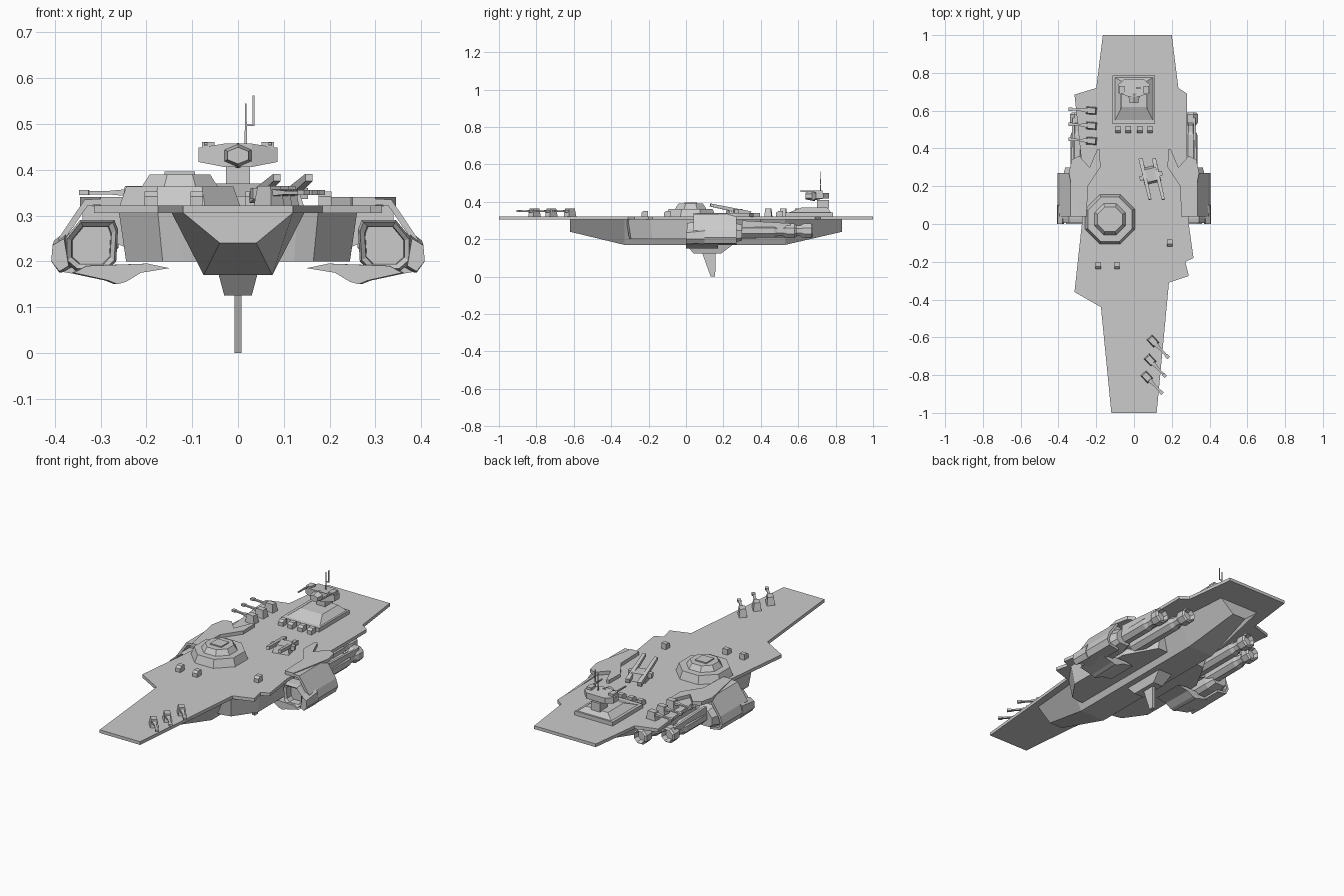
import bpy, bmesh, math
from mathutils import Vector, Matrix

if "Cube" in bpy.data.objects:
    bpy.data.objects.remove(bpy.data.objects["Cube"])


def loft(name, rings):
    """Skin equal-length rings of points and cap both ends."""
    bm = bmesh.new()
    vs = [[bm.verts.new(p) for p in r] for r in rings]
    n = len(rings[0])
    for a, b in zip(vs, vs[1:]):
        for i in range(n):
            j = (i + 1) % n
            bm.faces.new((a[i], a[j], b[j], b[i]))
    bm.faces.new(vs[0][::-1])
    bm.faces.new(vs[-1])
    bmesh.ops.recalc_face_normals(bm, faces=bm.faces)
    me = bpy.data.meshes.new(name)
    bm.to_mesh(me)
    bm.free()
    ob = bpy.data.objects.new(name, me)
    bpy.context.collection.objects.link(ob)
    return ob


def plate(name, pts, z0, z1, shrink=1.0):
    """Extrude a top-view outline from z0 to z1, optionally tapering."""
    cx = sum(p[0] for p in pts) / len(pts)
    cy = sum(p[1] for p in pts) / len(pts)
    top = [(cx + (x - cx) * shrink, cy + (y - cy) * shrink, z1) for x, y in pts]
    return loft(name, [[(x, y, z0) for x, y in pts], top])


def rect(x0, x1, y0, y1):
    return [(x0, y0), (x1, y0), (x1, y1), (x0, y1)]


def box(name, x0, x1, y0, y1, z0, z1, shrink=1.0):
    return plate(name, rect(x0, x1, y0, y1), z0, z1, shrink)


def along_y(name, sections):
    """Loft x-z profiles placed at y stations."""
    return loft(name, [[(x, y, z) for x, z in prof] for y, prof in sections])


def ngon(cx, cz, r, n=8, sz=1.0):
    return [(cx + r * math.cos((i + .5) * math.tau / n),
             cz + sz * r * math.sin((i + .5) * math.tau / n)) for i in range(n)]


def beam(name, a, b, w0, w1):
    """Square tapered bar between two points."""
    a, b = Vector(a), Vector(b)
    d = (b - a).normalized()
    s = d.cross(Vector((0, 0, 1)) if abs(d.z) < .9 else Vector((1, 0, 0))).normalized()
    u = s.cross(d)
    corners = ((-1, -1), (1, -1), (1, 1), (-1, 1))
    return loft(name, [[p + s * i * w + u * j * w for i, j in corners]
                       for p, w in ((a, w0), (b, w1))])


# flight deck
plate("flight_deck", [(-.165, 1), (.2, 1), (.235, .72), (.28, .69), (.28, .39),
                      (.29, 0), (.315, -.18), (.272, -.2), (.29, -.275), (.185, -.31),
                      (.12, -1), (-.12, -1), (-.175, -.44), (-.315, -.36), (-.275, .01),
                      (-.28, .35), (-.315, .685), (-.2, .72)], .305, .322)

# central keel hull and wide midship hull
along_y("keel_hull", [(y, [(-t, .306), (t, .306), (b, z), (-b, z)]) for y, t, b, z in
                      ((-.62, .12, .04, .24), (-.33, .145, .075, .17),
                       (.53, .145, .075, .17), (.835, .12, .04, .24))])
half = [(.13, -.32), (.175, -.31), (.26, -.19), (.26, .22), (.16, .4)]
plate("midship_hull", half + [(-x, y) for x, y in half[::-1]], .306, .2, .94)

# belly block and fin
loft("belly_block", [[(x, y, .17) for x, y in rect(-.042, .042, 0, .25)],
                     [(x, y, .125) for x, y in rect(-.03, .03, .04, .19)]])
loft("belly_fin", [[(x, y, .13) for x, y in rect(-.008, .008, .085, .158)],
                   [(x, y, 0) for x, y in rect(-.008, .008, .132, .156)]])

# bridge tower
box("bridge_base", -.115, .11, .53, .785, .32, .343)
loft("bridge_step", [[(x, y, .343) for x, y in rect(-.1, .1, .55, .775)],
                     [(x, y, .37) for x, y in rect(-.065, .065, .62, .755)]])
box("bridge_neck", -.026, .026, .70, .765, .365, .41)
head = [(-.086, .695), (-.03, .675), (.03, .675), (.086, .695),
        (.086, .735), (.055, .765), (-.055, .765), (-.086, .735)]
loft("bridge_head", [[(x, y, z if abs(x) > .05 else zc) for x, y in head]
                     for z, zc in ((.417, .406), (.448, .457))])
along_y("bridge_nose", [(.64, ngon(0, .431, .026, 6, .7)), (.69, ngon(0, .431, .037, 6, .75))])
for s in (-1, 1):
    box("bridge_gun_mount", s * .065 - .014, s * .065 + .014, .69, .73, .445, .461)
    beam("bridge_gun_barrel", (s * .07, .70, .457), (s * .07, .61, .457), .004, .003)
beam("antenna_short", (.017, .72, .455), (.017, .72, .545), .0025, .0018)
beam("antenna_arm", (.017, .72, .497), (.035, .72, .497), .002, .002)
beam("antenna_tall", (.034, .72, .495), (.034, .72, .562), .0025, .0018)

# deck lockers with sloped fronts
for x, y in ((-.085, .5), (-.03, .5), (.03, .5), (.085, .5),
             (-.19, -.22), (-.09, -.22), (.19, -.1)):
    loft("deck_locker", [[(x + s, y - .018, .32), (x + s, y + .018, .32),
                          (x + s, y + .018, .352), (x + s, y - .006, .352),
                          (x + s, y - .018, .342)] for s in (-.014, .014)])

# octagonal dome
k = 1 / math.cos(math.pi / 8)
loft("dome", [[(x, y, z) for x, y in ngon(-.127, .025, r * k)] for r, z in
              ((.132, .32), (.117, .363), (.083, .363), (.066, .39))])
box("dome_hatch", -.16, -.094, -.008, .058, .388, .396)


def light_gun(name, x, y, ang):
    """Small deck gun, muzzle along the given heading."""
    parts = [box(name + "_body", -.028, .028, -.02, .02, .32, .364, .75),
             loft(name + "_barrel", [[(px, w * i, .35 + .6 * w * j) for i, j in
                                      ((-1, -1), (1, -1), (1, 1), (-1, 1))]
                                     for px, w in ((.02, .012), (.06, .006),
                                                   (.1, .006), (.101, .009), (.122, .009))])]
    for p in parts:
        p.data.transform(Matrix.Translation((x, y, 0)) @ Matrix.Rotation(ang, 4, 'Z'))


for x, y in ((.1, -.62), (.085, -.72), (.068, -.81)):
    light_gun("bow_gun", x, y, math.radians(-47))
for y in (.6, .52, .44):
    light_gun("port_gun", -.225, y, math.radians(176))

# twin heavy cannon
body = box("cannon_body", -.045, .045, -.045, .045, .32, .362, .75)
body.data.transform(Matrix.Translation((.09, .26, 0)) @ Matrix.Rotation(.23, 4, 'Z'))
for x in (.035, .105):
    beam("cannon_barrel", (x, .345, .338), (x + .05, .13, .383), .011, .008)
beam("cannon_cradle", (.03, .24, .348), (.15, .27, .348), .012, .012)

# side sponsons, mirrored
for s in (-1, 1):
    def m(pts):
        return [(s * x, v) for x, v in pts]

    plate("shoulder_plate", m([(.18, .395), (.195, .395), (.235, .3), (.29, .36), (.33, .34),
                               (.345, .27), (.3, .04), (.25, .04), (.245, .2), (.178, .3)]),
          .32, .34)
    # folded armour shell over the pod, front edge swept
    outer = [(.25, .338), (.335, .335), (.392, .25), (.405, .21), (.39, .178), (.33, .168)]
    inner = [(.33, .18), (.382, .19), (.392, .212), (.38, .246), (.328, .322), (.25, .325)]
    along_y("armour_shell", [(.04, m(outer + inner)), (.27, m(outer + inner))])
    along_y("armour_lip", [(.0, m([(.38, .25), (.405, .235), (.408, .2), (.39, .178), (.37, .19)])),
                           (.1, m([(.37, .27), (.402, .245), (.408, .2), (.39, .175), (.36, .18)]))])
    # pod with recessed intake
    pod = [(.27, .29), (.345, .29), (.378, .25), (.378, .2), (.355, .18), (.285, .18), (.266, .2), (.262, .27)]
    cx, cz = .32, .235

    def sc(f):
        return m([(cx + (x - cx) * f, cz + (z - cz) * f) for x, z in pod])

    along_y("pod", [(.05, sc(.72)), (.015, sc(.75)), (.005, sc(.92)), (.03, sc(1)),
                    (.25, sc(1)), (.3, sc(.75))])
    along_y("pod_strut", [(.08, m([(.22, .305), (.34, .325), (.34, .27), (.22, .22)])),
                          (.25, m([(.22, .305), (.34, .325), (.34, .27), (.22, .22)]))])
    # lower blade
    blade = [(.15, .185), (.2, .195), (.34, .19), (.37, .175), (.29, .158), (.27, .15), (.25, .155), (.215, .175)]
    along_y("lower_blade", [(.0, m([(.15 + (x - .15) * .95, z) for x, z in blade])), (.17, m(blade))])
    # engine tubes with flared collars and recessed nozzles
    for x, z, y1 in ((.3, .245, .59), (.2, .245, .68)):
        along_y("engine_tube", [(y, ngon(s * x, z, r)) for y, r in
                                ((.18, .03), (.22, .038), (y1 - .12, .038), (y1 - .1, .03),
                                 (y1 - .07, .03), (y1 - .05, .042), (y1 - .01, .042),
                                 (y1, .034), (y1 - .025, .026))])
    along_y("engine_rail", [(.3, m(rect(.318, .332, .235, .3))),
                            (.56, m(rect(.315, .326, .245, .285)))])
